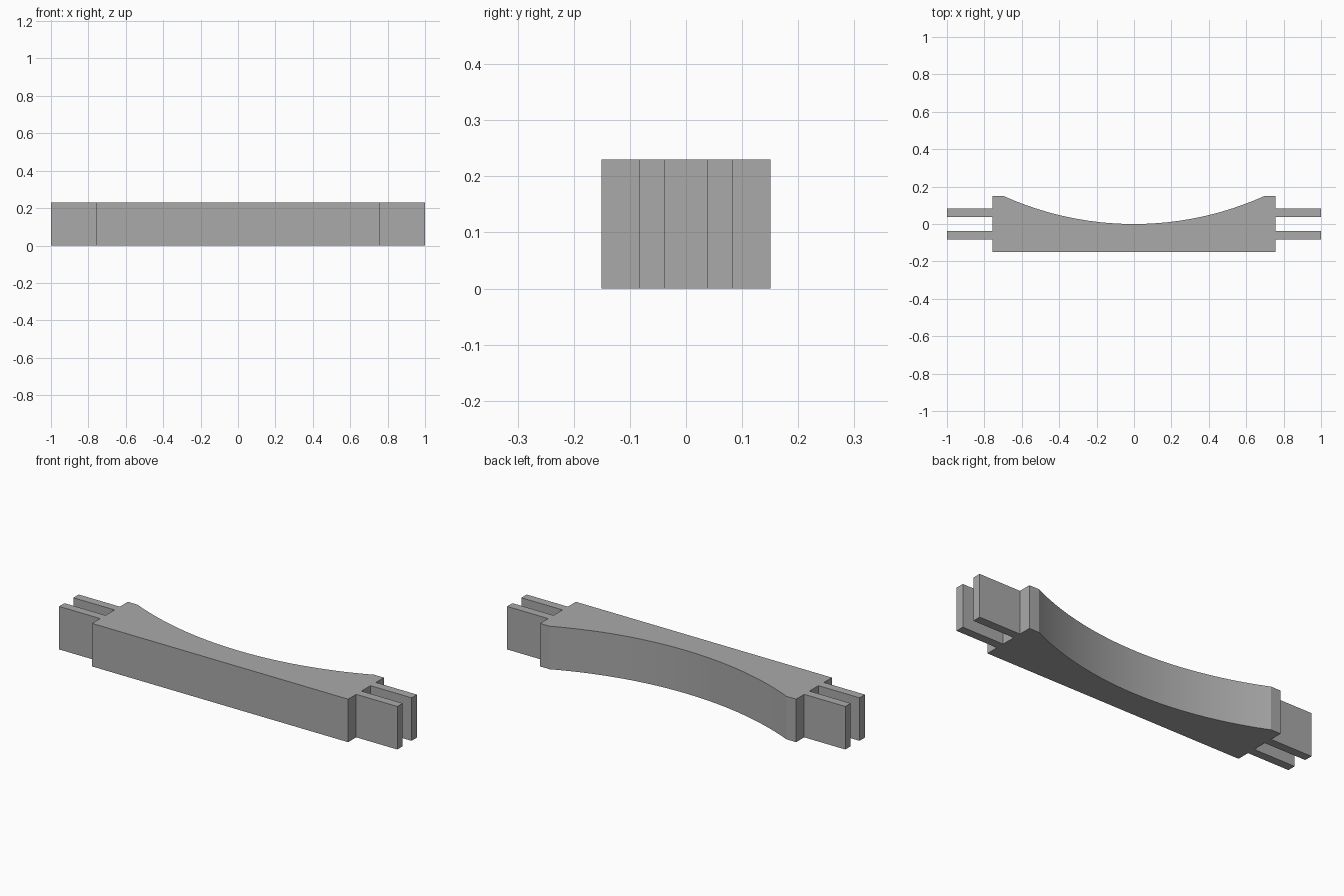
import bpy
import bmesh
import math

cube = bpy.data.objects.get("Cube")
if cube:
    bpy.data.objects.remove(cube, do_unlink=True)

HEIGHT = 0.23
HALF_DEPTH = 0.151
BODY_END = 0.757
ARC_END = 0.70
SEGMENTS = 48

grey = bpy.data.materials.new("plain grey")
grey.use_nodes = True
grey.diffuse_color = (0.4, 0.4, 0.4, 1)
grey.node_tree.nodes["Principled BSDF"].inputs["Base Color"].default_value = grey.diffuse_color


def extrude_outline(name, outline):
    """Make a solid by raising a flat outline from the ground."""
    bm = bmesh.new()
    base = bm.faces.new([bm.verts.new((x, y, 0)) for x, y in outline])
    raised = bmesh.ops.extrude_face_region(bm, geom=[base], use_keep_orig=True)
    tops = [v for v in raised["geom"] if isinstance(v, bmesh.types.BMVert)]
    bmesh.ops.translate(bm, verts=tops, vec=(0, 0, HEIGHT))
    bmesh.ops.recalc_face_normals(bm, faces=bm.faces)
    mesh = bpy.data.meshes.new(name)
    bm.to_mesh(mesh)
    bm.free()
    mesh.materials.append(grey)
    obj = bpy.data.objects.new(name, mesh)
    bpy.context.collection.objects.link(obj)
    return obj


# Body: straight front, circular hollow along the back
radius = (ARC_END ** 2 + HALF_DEPTH ** 2) / (2 * HALF_DEPTH)
sweep = math.asin(ARC_END / radius)
angles = [sweep * (1 - 2 * i / SEGMENTS) for i in range(SEGMENTS + 1)]
arc = [(radius * math.sin(a), radius * (1 - math.cos(a))) for a in angles]
body = extrude_outline("body", [
    (-BODY_END, -HALF_DEPTH), (BODY_END, -HALF_DEPTH), (BODY_END, HALF_DEPTH),
    *arc, (-BODY_END, HALF_DEPTH)])
bpy.context.view_layer.objects.active = body
body.select_set(True)
bpy.ops.object.shade_smooth_by_angle(angle=math.radians(10))

# Prongs: a pair of upright plates on each end
for side, sx in (("left", 1), ("right", -1)):
    for place, sy in (("front", -1), ("back", 1)):
        extrude_outline(f"{side}_{place}_prong", [
            (sx * x, sy * y) for x, y in
            ((BODY_END, 0.038), (1, 0.038), (1, 0.083), (BODY_END, 0.083))])
